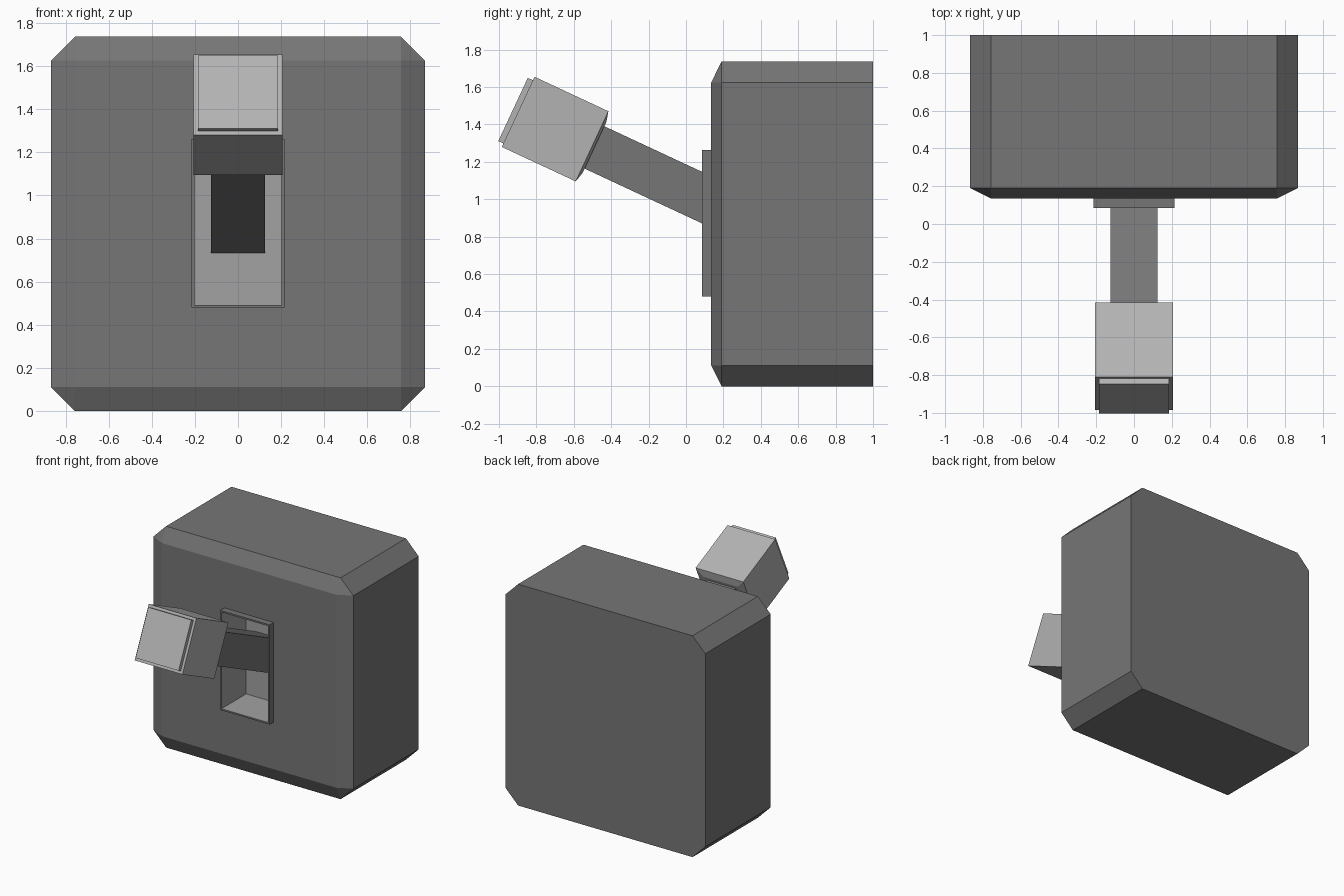
import bpy, bmesh, math
from mathutils import Matrix, Vector

if "Cube" in bpy.data.objects:
    bpy.data.objects.remove(bpy.data.objects["Cube"])


def material(name, v):
    m = bpy.data.materials.new(name)
    m.diffuse_color = (v, v, v, 1)
    m.use_nodes = True
    m.node_tree.nodes["Principled BSDF"].inputs["Base Color"].default_value = m.diffuse_color
    return m


dark = material("dark_grey", 0.18)
pale = material("pale_grey", 0.45)
mid = material("mid_grey", 0.36)


def finish(bm, name, mats):
    bmesh.ops.recalc_face_normals(bm, faces=bm.faces[:])
    me = bpy.data.meshes.new(name)
    bm.to_mesh(me)
    bm.free()
    for m in mats:
        me.materials.append(m)
    ob = bpy.data.objects.new(name, me)
    bpy.context.collection.objects.link(ob)
    return ob


def box(lo, hi):
    bm = bmesh.new()
    lo, hi = Vector(lo), Vector(hi)
    bmesh.ops.create_cube(bm, size=1)
    for v in bm.verts:
        v.co = Vector([(a + b) / 2 + c * (b - a) for a, b, c in zip(lo, hi, v.co)])
    bm.normal_update()
    return bm


def side(bm, sign):
    """Face pointing along +y or -y."""
    return max(bm.faces, key=lambda f: f.normal.y * sign)


def inset_push(bm, face, inset, push):
    """Inset a face, then extrude it straight along y."""
    bmesh.ops.inset_region(bm, faces=[face], thickness=inset)
    new = bmesh.ops.extrude_discrete_faces(bm, faces=[face])["faces"][0]
    bmesh.ops.translate(bm, verts=new.verts, vec=(0, push, 0))
    return new


# Housing: octagonal block, front edges bevelled back to a square face
R, C, ZC = 0.868, 0.757, 0.868
bm = bmesh.new()
for sx in (-1, 1):
    for sz in (-1, 1):
        bm.verts.new((sx * C, 0.135, ZC + sz * C))
        for y in (0.19, 1.0):
            bm.verts.new((sx * C, y, ZC + sz * R))
            bm.verts.new((sx * R, y, ZC + sz * C))
bmesh.ops.convex_hull(bm, input=bm.verts[:])
bmesh.ops.dissolve_limit(bm, angle_limit=0.01, verts=bm.verts[:], edges=bm.edges[:])
housing = finish(bm, "housing", [dark])

# Opening for the recessed slot
cutter = finish(box((-0.207, 0.0, 0.49), (0.207, 0.4, 1.252)), "slot_cutter", [dark])
cutter.hide_render = True
mod = housing.modifiers.new("slot", 'BOOLEAN')
mod.operation = 'DIFFERENCE'
mod.solver = 'EXACT'
mod.object = cutter
bpy.context.view_layer.objects.active = housing
bpy.ops.object.modifier_apply(modifier="slot")
bpy.data.objects.remove(cutter)

# Slot tray: raised rim with a deep pocket
bm = box((-0.215, 0.085, 0.48), (0.215, 0.42, 1.262))
floor = inset_push(bm, side(bm, -1), 0.018, 0.305)
floor.material_index = 1
for e in floor.edges:
    for f in e.link_faces:
        f.material_index = 1
finish(bm, "slot_tray", [dark, mid])

# Lever and knob share a tilted frame (local -y points out and up)
tilt = Matrix.Translation((0, -0.70, 1.375)) @ Matrix.Rotation(math.radians(-25), 4, 'X')

bm = box((-0.125, 0.2, -0.125), (0.125, 1.25, 0.125))
bm.transform(tilt)
finish(bm, "lever_arm", [dark])

# Knob: block with a shallow tapered back and a raised end cap
bm = box((-0.207, -0.218, -0.207), (0.207, 0.218, 0.207))
front, back = side(bm, -1), side(bm, 1)
inset_push(bm, front, 0.029, -0.03)
bmesh.ops.inset_region(bm, faces=[back], thickness=0.08, depth=0.0145)
bm.transform(tilt)
finish(bm, "lever_knob", [pale])
